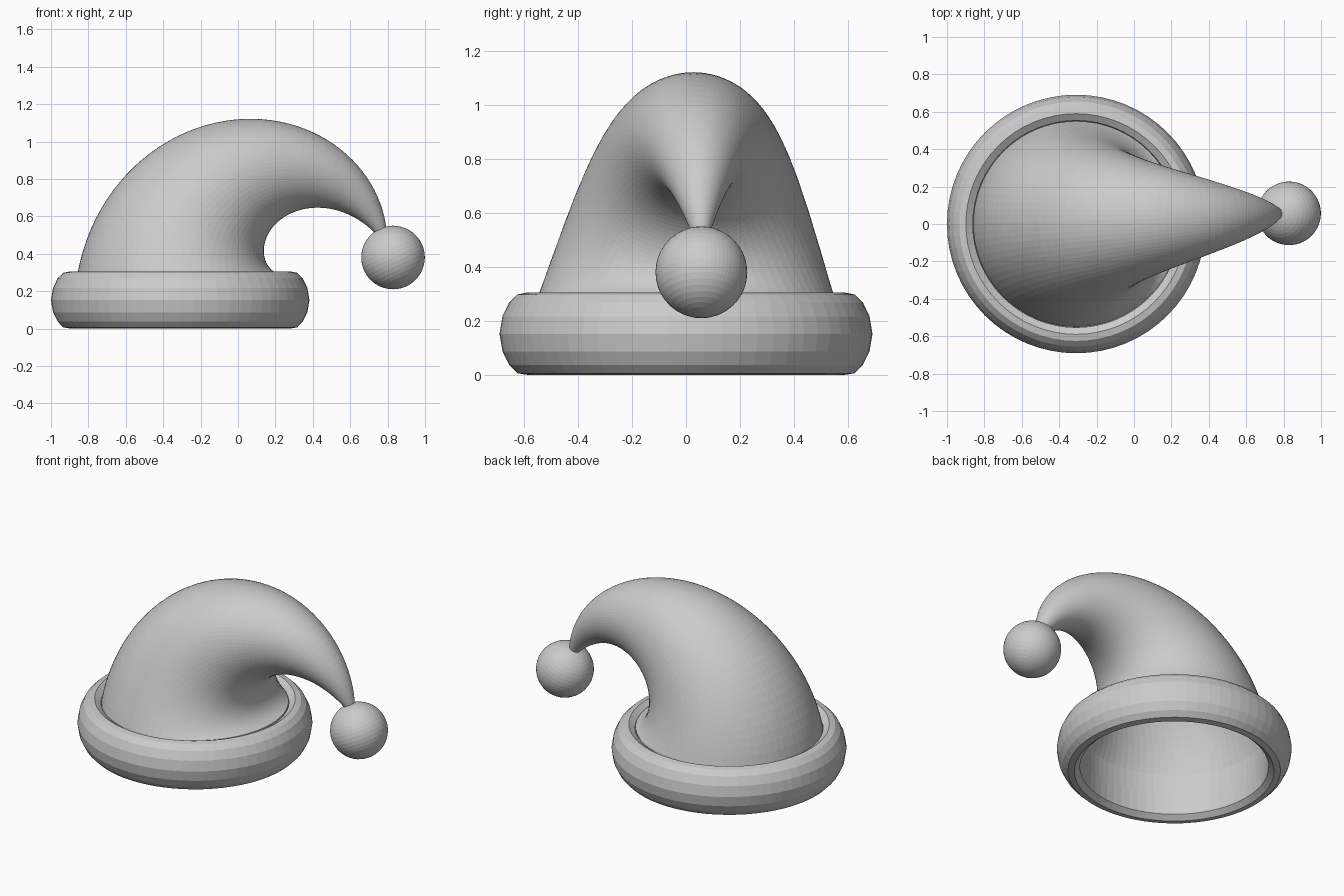
import bpy, bmesh, math
from mathutils import Matrix, Vector

if "Cube" in bpy.data.objects:
    bpy.data.objects.remove(bpy.data.objects["Cube"])

grey = bpy.data.materials.new("soft grey")
grey.diffuse_color = (0.6, 0.6, 0.6, 1)
grey.use_nodes = True
grey.node_tree.nodes["Principled BSDF"].inputs["Base Color"].default_value = grey.diffuse_color
CX = -0.309  # centre of the hat opening


def finish(name, bm):
    bmesh.ops.recalc_face_normals(bm, faces=bm.faces)
    me = bpy.data.meshes.new(name)
    bm.to_mesh(me)
    bm.free()
    me.materials.append(grey)
    ob = bpy.data.objects.new(name, me)
    bpy.context.collection.objects.link(ob)
    return ob


def bridge(bm, rings, closed=False):
    """Join successive rings of vertices with quads."""
    n = len(rings[0])
    pairs = list(zip(rings, rings[1:]))
    if closed:
        pairs.append((rings[-1], rings[0]))
    for a, b in pairs:
        for i in range(n):
            j = (i + 1) % n
            bm.faces.new((a[i], a[j], b[j], b[i]))


# Rolled brim: rounded profile turned around the opening, open in the middle
profile = [(0.555, 0.028), (0.587, 0.0), (0.625, 0.006), (0.655, 0.037), (0.68, 0.087),
           (0.691, 0.152), (0.68, 0.217), (0.655, 0.269), (0.625, 0.298), (0.59, 0.305),
           (0.553, 0.28), (0.55, 0.152)]
bm = bmesh.new()
N = 64
rings = [[bm.verts.new((CX + r * math.cos(2 * math.pi * i / N),
                        r * math.sin(2 * math.pi * i / N), z))
          for i in range(N)] for r, z in profile]
bridge(bm, rings, closed=True)
finish("brim", bm)

# Drooping crown: cone bent around a point beside the opening
RHO, Z0, R0, R1, BEND = 0.562, 0.288, 0.55, 0.03, math.radians(156)
STEPS, N = 48, 80
bm = bmesh.new()
rings = []
# straight skirt tucked inside the brim
for z in (0.15, 0.22):
    rings.append([bm.verts.new((CX - R0 * math.cos(2 * math.pi * i / N),
                                R0 * math.sin(2 * math.pi * i / N), z)) for i in range(N)])
for s in range(STEPS + 1):
    t = s / STEPS
    phi, r = t * BEND, R0 + (R1 - R0) * t
    ring = []
    for i in range(N):
        a = 2 * math.pi * i / N
        d = RHO + r * math.cos(a)
        ring.append(bm.verts.new((CX + RHO - d * math.cos(phi),
                                  0.055 * t + r * math.sin(a),
                                  Z0 + d * math.sin(phi))))
    rings.append(ring)
bridge(bm, rings)
bm.faces.new(rings[-1])
finish("crown", bm)

# Pompom on the tip
bm = bmesh.new()
tilt = Matrix.Translation(Vector((0.829, 0.057, 0.38))) @ Matrix.Rotation(math.radians(-25), 4, 'Y')
bmesh.ops.create_uvsphere(bm, u_segments=64, v_segments=22, radius=0.17, matrix=tilt)
finish("pompom", bm)
